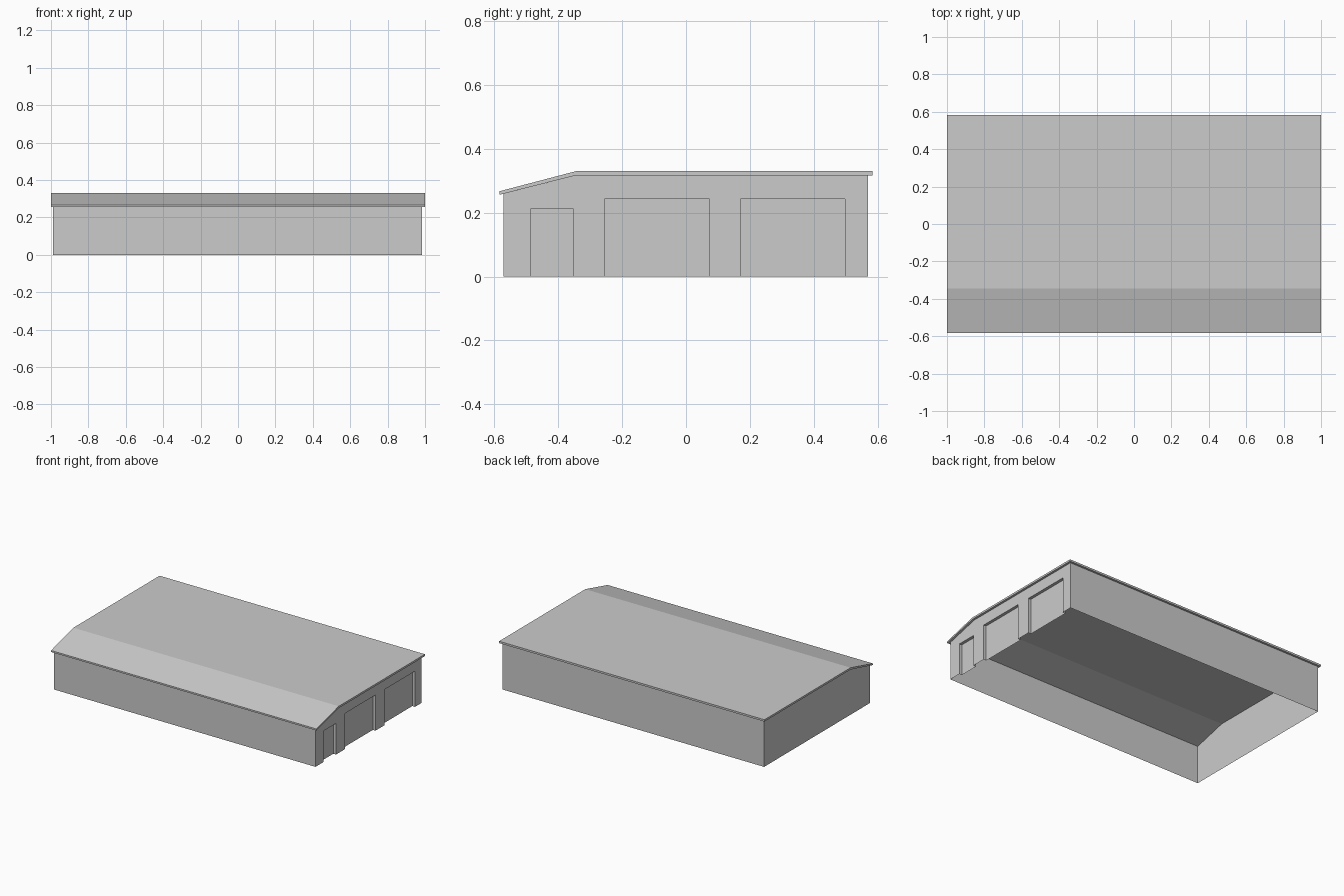
import bpy

if "Cube" in bpy.data.objects:
    bpy.data.objects.remove(bpy.data.objects["Cube"])

# Key dimensions
X0, X1 = -0.988, 0.985          # wall ends
YF, YB, YK = -0.572, 0.570, -0.344   # front wall, back wall, roof bend
EAVE, TOP = 0.259, 0.317        # wall heights under the roof
RECESS = 0.02
DOORS = [("side_door", -0.486, -0.352, 0.212),
         ("garage_door_front", -0.255, 0.073, 0.243),
         ("garage_door_back", 0.170, 0.498, 0.243)]


def make(name, verts, faces):
    mesh = bpy.data.meshes.new(name)
    mesh.from_pydata(verts, [], faces)
    mesh.update()
    obj = bpy.data.objects.new(name, mesh)
    bpy.context.collection.objects.link(obj)
    return obj


def prism(name, profile, x0, x1):
    """Closed solid: a (y, z) profile extruded along x."""
    n = len(profile)
    verts = [(x, y, z) for x in (x0, x1) for y, z in profile]
    faces = [(i, i + n, (i + 1) % n + n, (i + 1) % n) for i in range(n)]
    faces += [tuple(range(n)), tuple(reversed(range(n, 2 * n)))]
    return make(name, verts, faces)


# Bent roof slab with a small overhang all round
prism("roof", [(-0.584, 0.256), (-0.584, 0.267), (YK, 0.330),
               (0.584, 0.330), (0.584, TOP), (YK, TOP)], -1, 1)

# Front, back and left walls: thin shell, open underneath
gable = [(YF, 0), (YF, EAVE), (YK, TOP), (YB, TOP), (YB, 0)]
left = [(X0, y, z) for y, z in gable]
right = [(X1, y, z) for y, z in gable]
make("outer_walls", left + right,
     [(0, 1, 2, 3, 4), (0, 5, 6, 1), (3, 8, 9, 4)])

# Right wall: outline steps around each door opening
outline = list(gable)
for _, a, b, h in reversed(DOORS):
    outline += [(b, 0), (b, h), (a, h), (a, 0)]
make("door_wall", [(X1, y, z) for y, z in outline],
     [tuple(reversed(range(len(outline))))])

# Recessed doors with their jambs and head
for name, a, b, h in DOORS:
    frame = [(a, 0), (a, h), (b, h), (b, 0)]
    verts = [(x, y, z) for x in (X1, X1 - RECESS) for y, z in frame]
    make(name, verts, [(0, 1, 5, 4), (1, 2, 6, 5), (2, 3, 7, 6), (7, 6, 5, 4)])
